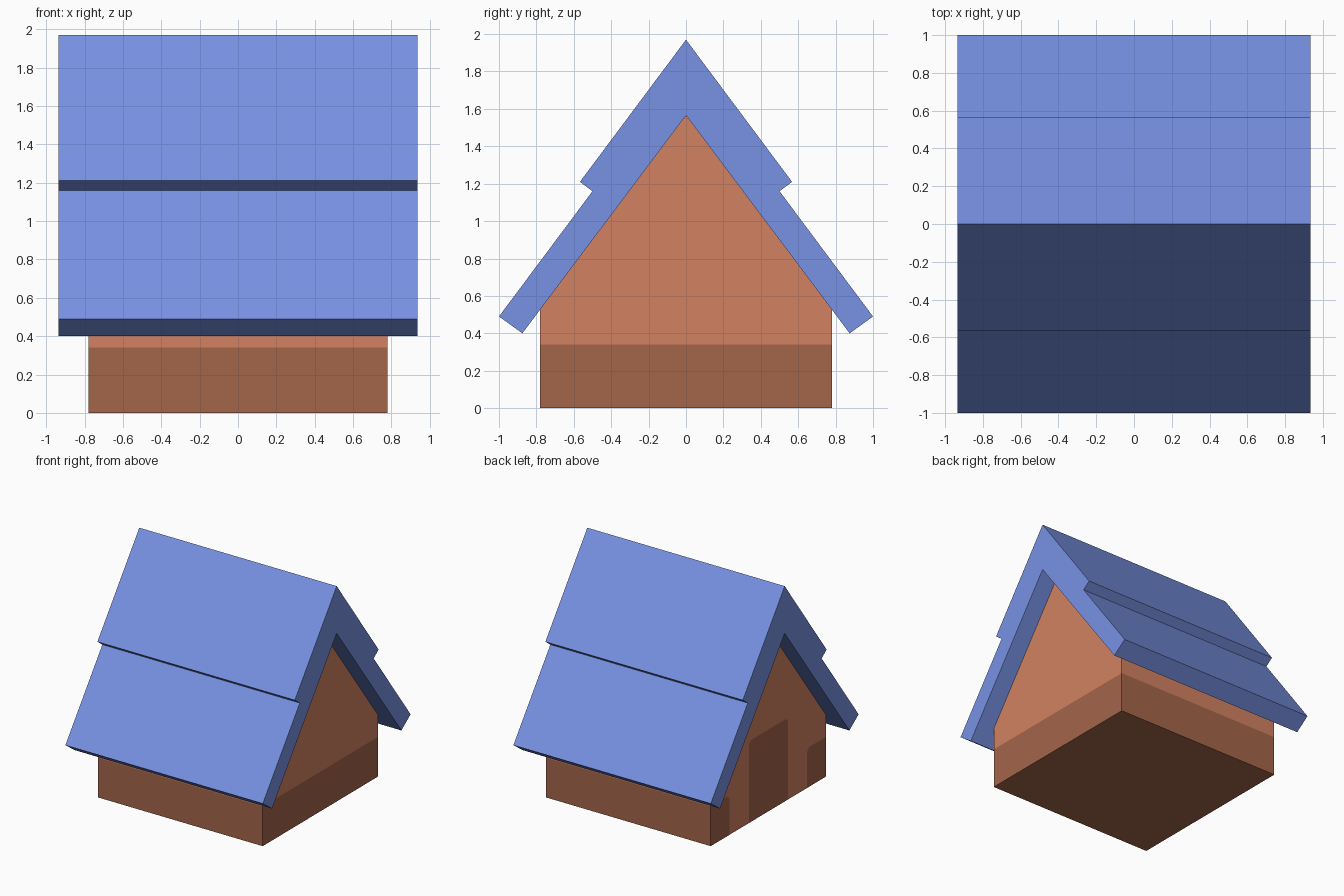
import bpy, bmesh
from mathutils import Vector

if "Cube" in bpy.data.objects:
    bpy.data.objects.remove(bpy.data.objects["Cube"])


def srgb(r, g, b):
    return [((c / 255 + 0.055) / 1.055) ** 2.4 for c in (r, g, b)] + [1.0]


def material(name, rgb):
    m = bpy.data.materials.new(name)
    m.diffuse_color = srgb(*rgb)
    m.use_nodes = True
    m.node_tree.nodes["Principled BSDF"].inputs["Base Color"].default_value = m.diffuse_color
    return m


blue = material("roof blue", (120, 146, 228))
brown = material("wall brown", (210, 130, 97))
dark = material("base dark brown", (164, 101, 74))


def prism(name, half, half_width, mats, edit=None):
    """Mirror a half profile (y, z) about y = 0 and extrude it along x."""
    profile = half + [(-y, z) for y, z in reversed(half) if y > 0]
    bm = bmesh.new()
    face = bm.faces.new([bm.verts.new((-half_width, y, z)) for y, z in profile])
    ext = bmesh.ops.extrude_face_region(bm, geom=[face])
    moved = [v for v in ext["geom"] if isinstance(v, bmesh.types.BMVert)]
    bmesh.ops.translate(bm, verts=moved, vec=(2 * half_width, 0, 0))
    bmesh.ops.recalc_face_normals(bm, faces=bm.faces[:])
    if edit:
        edit(bm)
    mesh = bpy.data.meshes.new(name)
    bm.to_mesh(mesh)
    bm.free()
    for m in mats:
        mesh.materials.append(m)
    ob = bpy.data.objects.new(name, mesh)
    bpy.context.collection.objects.link(ob)
    return ob


BASE, DOOR_Z, DOOR_Y, SIDE_Y, C = 0.34, 0.70, 0.265, 0.525, 0.03


def paint_walls(bm):
    # base band all round
    def cut(co, no, only_left=True):
        faces = [f for f in bm.faces if not only_left or f.normal.x < -0.9]
        geom = set(faces)
        for f in faces:
            geom.update(f.edges)
            geom.update(f.verts)
        bmesh.ops.bisect_plane(bm, geom=list(geom), plane_co=co, plane_no=no)

    cut((0, 0, BASE), (0, 0, 1), False)
    # doorway and band ends on the left gable, with clipped corners
    cut((0, 0, DOOR_Z), (0, 0, 1))
    for s in (-1, 1):
        cut((0, s * DOOR_Y, 0), (0, 1, 0))
        cut((0, s * SIDE_Y, 0), (0, 1, 0))
        cut((0, s * (DOOR_Y - C), DOOR_Z), (0, s, 1))
        cut((0, s * (SIDE_Y + C), BASE), (0, -s, 1))
    for f in bm.faces:
        c = f.calc_center_median()
        y = abs(c.y)
        if f.normal.x < -0.9:
            door = y < DOOR_Y and c.z < DOOR_Z and y + c.z < DOOR_Y - C + DOOR_Z
            side = y > SIDE_Y and c.z < BASE and c.z - y < BASE - SIDE_Y - C
            f.material_index = int(door or side)
        else:
            f.material_index = int(c.z < BASE)


# house body with gables
prism("house_walls", [(0, 1.565), (0.78, 0.527), (0.78, 0)], 0.78,
      [brown, dark], paint_walls)

# stepped roof
prism("roof", [(0, 1.97), (0.567, 1.21), (0.5, 1.16), (1.0, 0.49),
               (0.875, 0.40), (0, 1.565)][:5] + [(0.0001, 1.565)], 0.935, [blue])
